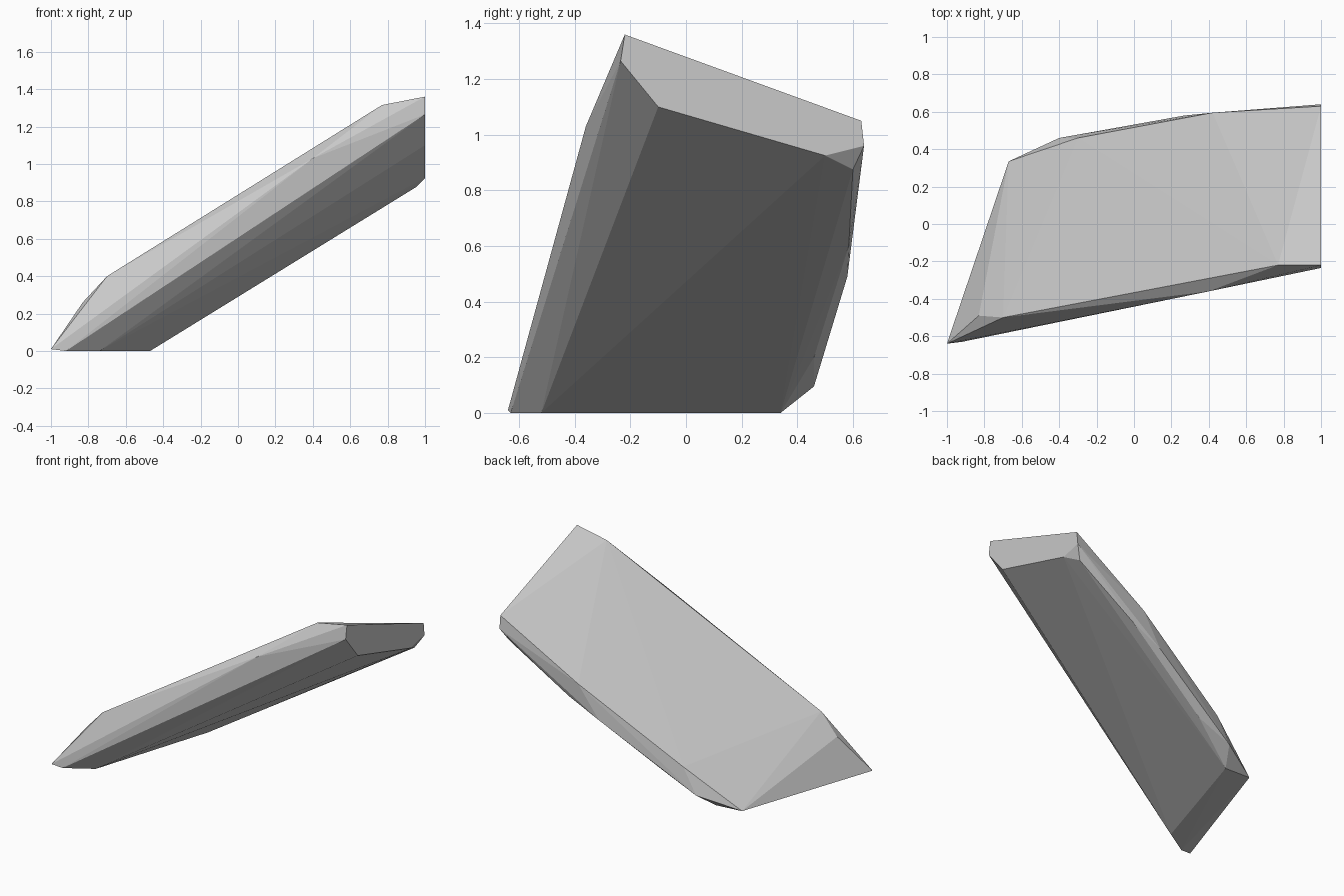
import bpy
import bmesh

# Remove the default object
default_cube = bpy.data.objects.get("Cube")
if default_cube:
    bpy.data.objects.remove(default_cube, do_unlink=True)


def make_material(name, colour):
    material = bpy.data.materials.new(name)
    material.use_nodes = True
    material.diffuse_color = colour
    shader = material.node_tree.nodes["Principled BSDF"]
    shader.inputs["Base Color"].default_value = colour
    shader.inputs["Roughness"].default_value = 0.9
    return material


def make_faceted_stone(name, outlines, material):
    """Wrap corner outlines in a flat-faced convex shell."""
    bm = bmesh.new()
    for outline in outlines:
        for corner in outline:
            bm.verts.new(corner)
    result = bmesh.ops.convex_hull(bm, input=bm.verts[:])
    unused = {item for item in result["geom_interior"] + result["geom_unused"]
              if isinstance(item, bmesh.types.BMVert)}
    bmesh.ops.delete(bm, geom=list(unused), context="VERTS")
    bmesh.ops.recalc_face_normals(bm, faces=bm.faces[:])
    mesh = bpy.data.meshes.new(name)
    bm.to_mesh(mesh)
    bm.free()
    mesh.materials.append(material)
    for face in mesh.polygons:
        face.use_smooth = False
    stone = bpy.data.objects.new(name, mesh)
    bpy.context.scene.collection.objects.link(stone)
    return stone


# Cut end at the raised side of the slab
raised_end = [(1, -.22, 1.36), (1, .63, 1.05), (1, .64, .96),
              (1, .5, .925), (1, -.1, 1.1), (1, -.235, 1.265)]

# Rim of the sloping upper face
upper_rim = [(.77, -.22, 1.315), (.4, -.36, 1.03), (-.7, -.5, .4),
             (-.83, -.49, .26), (-.3, .46, .27), (.42, .595, .71)]

# Chipped rear edge between the upper face and the underside
rear_edge = [(.27, .58, .49), (-.4, .46, .095),
             (-.15, .46, .2), (.5, .585, .6), (.95, .6, .875)]

# Narrow foot resting on the ground
foot = [(-1, -.64, .01), (-.92, -.63, 0), (-.74, -.52, 0),
        (-.47, .34, 0), (-.67, .335, .01)]

stone_grey = make_material("stone_grey", (.58, .58, .58, 1))
make_faceted_stone("leaning_rock_slab",
                   [raised_end, upper_rim, rear_edge, foot], stone_grey)
